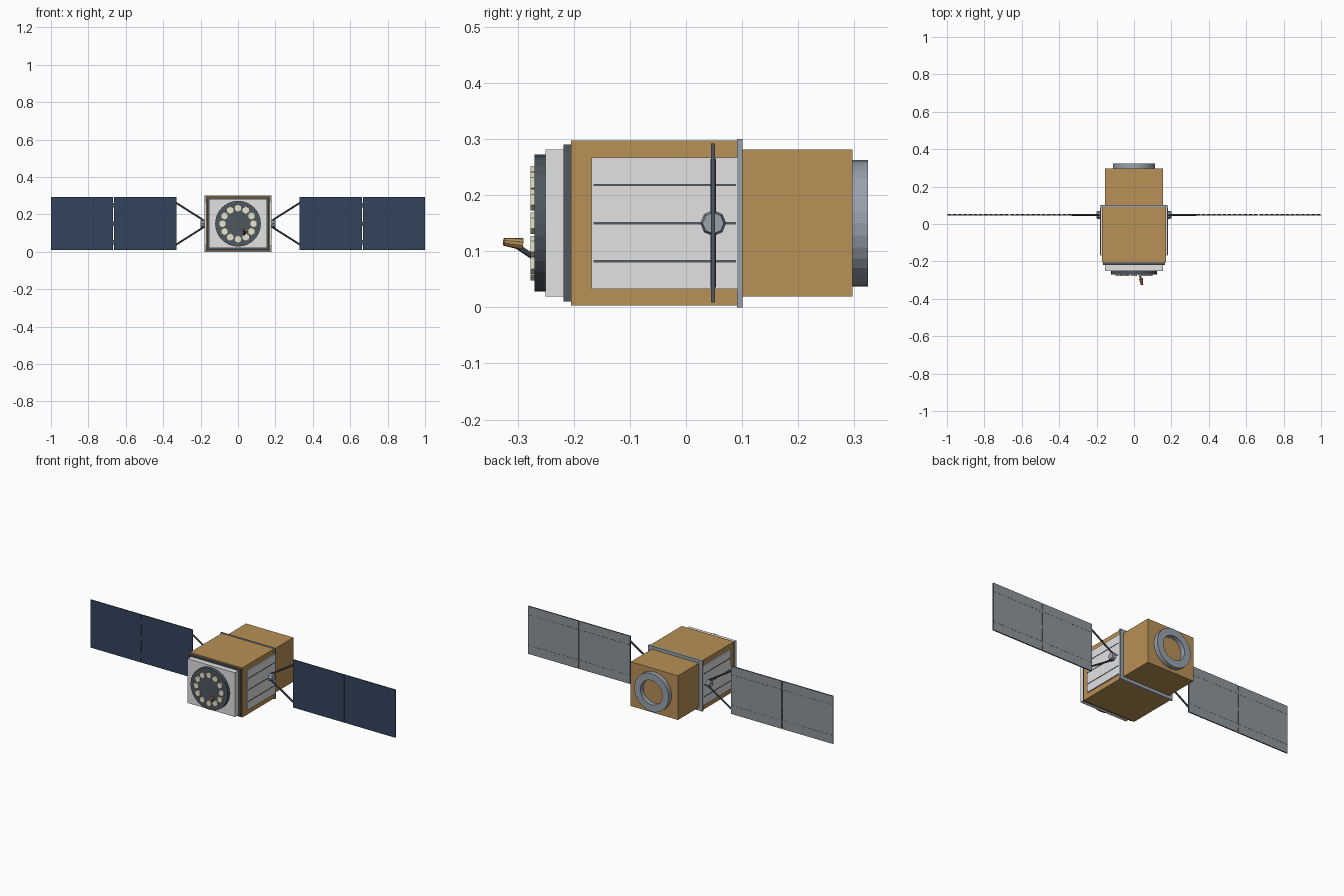
import bpy, bmesh, math
from mathutils import Vector

cube = bpy.data.objects.get("Cube")
if cube:
    bpy.data.objects.remove(cube, do_unlink=True)


def material(name, rgb):
    """Flat colour given as 0-255 display values, stored linear."""
    lin = [((c / 255 + 0.055) / 1.055) ** 2.4 for c in rgb] + [1]
    m = bpy.data.materials.new(name)
    m.use_nodes = True
    m.diffuse_color = lin
    m.node_tree.nodes["Principled BSDF"].inputs["Base Color"].default_value = lin
    return m


GOLD = material("gold foil", (184, 144, 86))
WHITE = material("white radiator", (226, 226, 228))
STEEL = material("blue grey metal", (152, 162, 172))
DARK = material("dark slate", (78, 88, 96))
NAVY = material("navy solar cells", (50, 68, 92))
BACK = material("panel back grey", (142, 150, 156))
CREAM = material("cream antenna", (232, 228, 204))

MID = 0.15  # height of the long axis


def finish(name, bm, *mats):
    bmesh.ops.recalc_face_normals(bm, faces=bm.faces)
    me = bpy.data.meshes.new(name)
    bm.to_mesh(me)
    bm.free()
    for m in mats:
        me.materials.append(m)
    ob = bpy.data.objects.new(name, me)
    bpy.context.collection.objects.link(ob)
    return ob


def box(name, x, y, z, mat):
    bm = bmesh.new()
    bmesh.ops.create_cube(bm, size=1)
    for v in bm.verts:
        v.co = [(a + b) / 2 + c * (b - a) for (a, b), c in zip((x, y, z), v.co)]
    return finish(name, bm, mat)


def rod(name, a, b, r1, r2, sides, mat, smooth=False):
    """Cylinder or cone running from point a to point b."""
    a, b = Vector(a), Vector(b)
    bm = bmesh.new()
    bmesh.ops.create_cone(bm, cap_ends=True, segments=sides, radius1=r1, radius2=r2,
                          depth=(b - a).length)
    turn = (b - a).to_track_quat("Z", "Y")
    for v in bm.verts:
        v.co = turn @ v.co + (a + b) / 2
    if smooth:
        for f in bm.faces:
            f.smooth = len(f.verts) == 4
        for e in bm.edges:
            e.smooth = all(f.smooth for f in e.link_faces)
    return finish(name, bm, mat)


def centred_box(name, half_x, y, half_z, mat):
    return box(name, (-half_x, half_x), y, (MID - half_z, MID + half_z), mat)


# Body sections, front to back
centred_box("front_box", 0.155, (-0.25, -0.218), 0.131, WHITE)
centred_box("front_frame", 0.165, (-0.218, -0.205), 0.14, DARK)
centred_box("main_body", 0.172, (-0.205, 0.093), 0.147, GOLD)
centred_box("collar", 0.178, (0.091, 0.101), 0.15, STEEL)
centred_box("rear_body", 0.155, (0.1, 0.297), 0.131, GOLD)

# Round antenna plate with a ring of hexagonal elements
rod("antenna_plate", (0, -0.25, MID), (0, -0.27, MID), 0.122, 0.122, 32, DARK)
for i in range(12):
    a = i * math.tau / 12
    x, z = 0.083 * math.cos(a), MID + 0.083 * math.sin(a)
    rod("antenna_element", (x, -0.269, z), (x, -0.277, z), 0.019, 0.019, 6, CREAM)

# Small horn on a slanted stalk
rod("horn_stalk", (0.03, -0.268, 0.087), (0.04, -0.304, 0.111), 0.005, 0.005, 8, DARK)
rod("horn", (0.037, -0.292, 0.113), (0.043, -0.325, 0.117), 0.011, 0.007, 10, GOLD)

# Launch adapter ring, a rectangular section spun about the long axis
bm = bmesh.new()
section = [(0.113, 0.296), (0.113, 0.324), (0.072, 0.324), (0.072, 0.296)]
verts = [bm.verts.new((r, y, MID)) for r, y in section]
edges = [bm.edges.new((verts[i], verts[(i + 1) % 4])) for i in range(4)]
bmesh.ops.spin(bm, geom=verts + edges, cent=(0, 0, MID), axis=(0, 1, 0),
               angle=math.tau, steps=32, use_merge=True)
bmesh.ops.remove_doubles(bm, verts=bm.verts, dist=0.0001)
finish("adapter_ring", bm, STEEL)


def solar_panel(name, x):
    """Dark-edged panel with cells on the front and grey on the back."""
    ob = box(name, x, (0.045, 0.052), (0.009, 0.292), DARK)
    ob.data.materials.append(NAVY)
    ob.data.materials.append(BACK)
    for f in ob.data.polygons:
        if abs(f.normal.y) > 0.9:
            f.material_index = 1 if f.normal.y < 0 else 2


WING_Y = 0.0485
for side, s in (("left", 1), ("right", -1)):
    def span(a, b):
        return tuple(sorted((s * a, s * b)))

    # Side radiator with three seams
    box(side + "_radiator", span(0.17, 0.179), (-0.168, 0.091), (0.033, 0.267), WHITE)
    for z in (0.082, MID, 0.218):
        box(side + "_radiator_seam", span(0.178, 0.1805), (-0.165, 0.089),
            (z - 0.002, z + 0.002), DARK)

    # Wing hub and its spreading struts
    rod(side + "_hub", (s * 0.176, WING_Y, MID), (s * 0.2, WING_Y, MID), 0.023, 0.019, 8, STEEL)
    for k in (1, -1):
        rod(side + "_strut", (s * 0.186, WING_Y, MID + k * 0.02),
            (s * 0.333, WING_Y, MID + k * 0.113), 0.005, 0.005, 8, DARK)

    # Two panels per wing with a hinge and dashed seams on the back
    for part, a, b in (("inner", 0.33, 0.664), ("outer", 0.668, 1.0)):
        solar_panel(f"{side}_{part}_panel", span(a, b))
        for z in (0.06, 0.241):
            for i in range(12):
                x0 = a + (b - a) * (i + 0.2) / 12
                box(side + "_seam_dash", span(x0, x0 + 0.017), (0.051, 0.0526),
                    (z - 0.0012, z + 0.0012), DARK)
    for z in (0.05, MID, 0.25):
        box(side + "_hinge", span(0.66, 0.672), (0.047, 0.05), (z - 0.012, z + 0.012), DARK)
